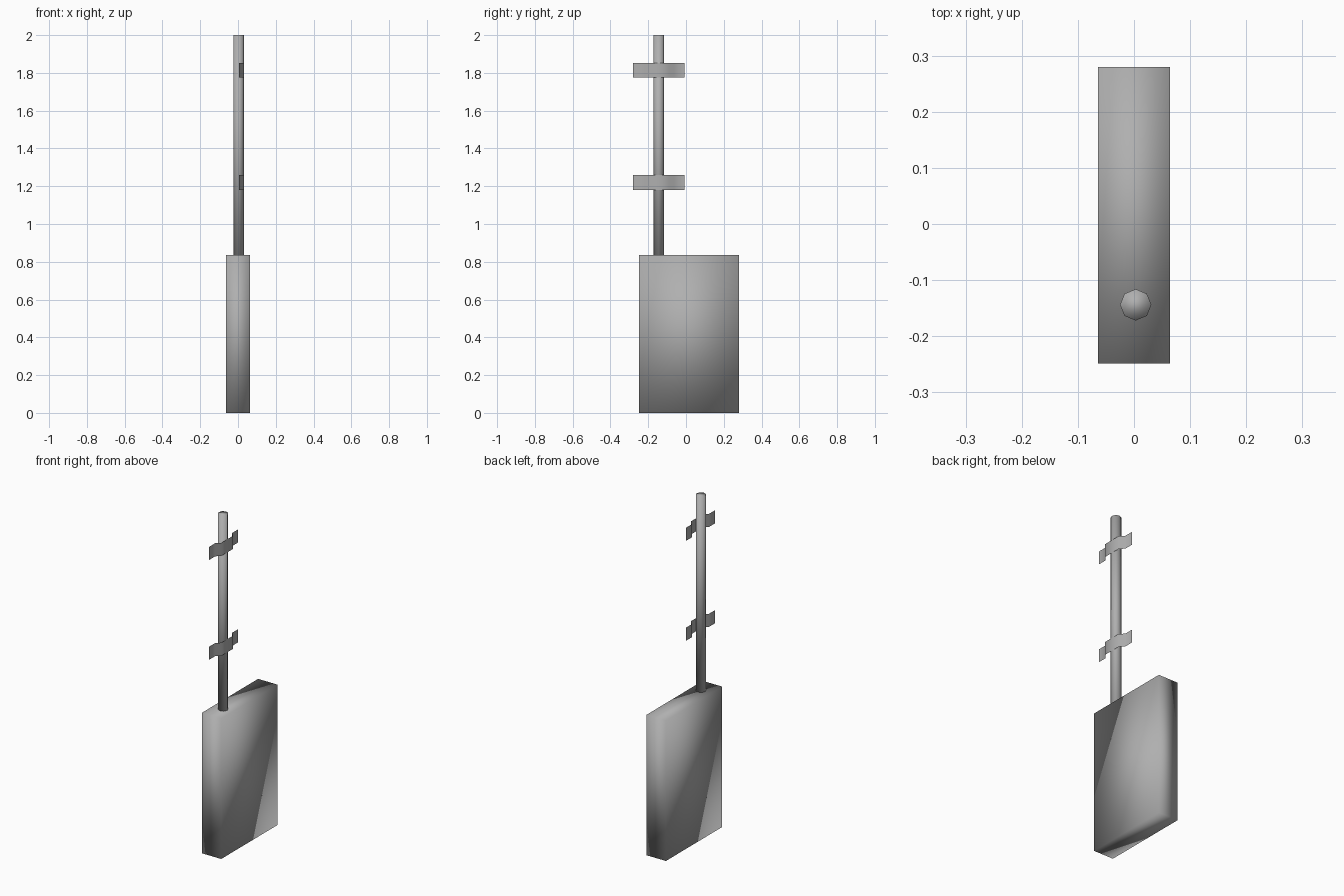
import bpy
import bmesh
from mathutils import Matrix

if "Cube" in bpy.data.objects:
    bpy.data.objects.remove(bpy.data.objects["Cube"])

POLE_X, POLE_Y = 0.003, -0.144
BOX_TOP = 0.835

# Mid-grey metal shared by all parts
metal = bpy.data.materials.new("grey_metal")
metal.diffuse_color = (0.43, 0.43, 0.43, 1)
metal.use_nodes = True
metal.node_tree.nodes["Principled BSDF"].inputs["Base Color"].default_value = metal.diffuse_color


def make_object(name, bm):
    bmesh.ops.recalc_face_normals(bm, faces=bm.faces)
    for f in bm.faces:
        f.smooth = True
    mesh = bpy.data.meshes.new(name)
    bm.to_mesh(mesh)
    bm.free()
    mesh.materials.append(metal)
    obj = bpy.data.objects.new(name, mesh)
    bpy.context.collection.objects.link(obj)
    return obj


# Cabinet: plain slab with softened shading
bm = bmesh.new()
bmesh.ops.create_cube(bm, size=1, matrix=Matrix.Translation((0, 0.0155, BOX_TOP / 2))
                      @ Matrix.Diagonal((0.128, 0.529, BOX_TOP, 1)))
make_object("cabinet", bm)

# Pole: eight-sided post standing on the cabinet
bm = bmesh.new()
bmesh.ops.create_cone(bm, cap_ends=True, segments=8, radius1=0.028, radius2=0.028,
                      depth=2 - BOX_TOP,
                      matrix=Matrix.Translation((POLE_X, POLE_Y, (2 + BOX_TOP) / 2)))
make_object("pole", bm)

# Clamps: thin strips bent outward around the pole, with flat wings
half = [(0.136, 0.006), (0.08, 0.006), (0.055, 0.031)]  # (offset along y, x)
profile = [(-y, x) for y, x in half] + [(y, x) for y, x in reversed(half)]
for name, z in (("lower_clamp", 1.22), ("upper_clamp", 1.814)):
    bm = bmesh.new()
    rows = [[bm.verts.new((x, POLE_Y + y, z + dz)) for y, x in profile]
            for dz in (-0.039, 0.039)]
    for i in range(len(profile) - 1):
        bm.faces.new((rows[0][i], rows[0][i + 1], rows[1][i + 1], rows[1][i]))
    make_object(name, bm)
